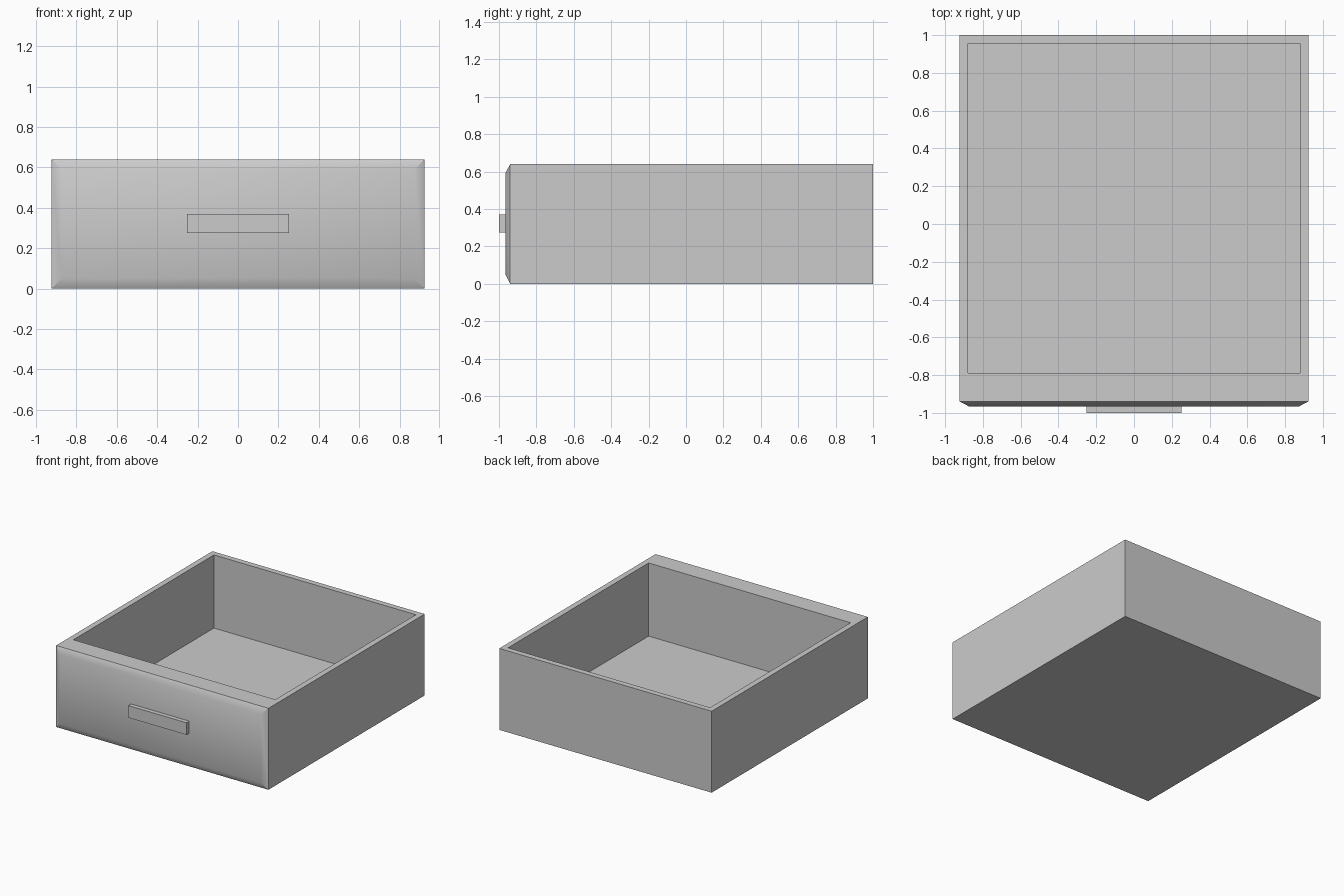
import bpy
import bmesh
import math
from mathutils import Matrix, Vector

if "Cube" in bpy.data.objects:
    bpy.data.objects.remove(bpy.data.objects["Cube"], do_unlink=True)

# Single plain grey
grey = bpy.data.materials.new("plain_grey")
grey.use_nodes = True
grey.diffuse_color = (0.6, 0.6, 0.6, 1)
grey.node_tree.nodes["Principled BSDF"].inputs["Base Color"].default_value = (0.6, 0.6, 0.6, 1)


def box(low, high):
    """A bmesh box between two corners."""
    low, high = Vector(low), Vector(high)
    bm = bmesh.new()
    bmesh.ops.create_cube(bm, size=1)
    size = high - low
    bm.transform(Matrix.Translation((low + high) / 2) @ Matrix.Diagonal((*size, 1)))
    return bm


def facing(bm, direction):
    """The face whose normal points most closely along a direction."""
    bm.normal_update()
    return max(bm.faces, key=lambda f: f.normal.dot(Vector(direction)))


def finish(bm, name):
    """Smooth shading with sharp edges above 30 degrees."""
    bm.normal_update()
    for face in bm.faces:
        face.smooth = True
    for edge in bm.edges:
        edge.smooth = edge.calc_face_angle(0) < math.radians(30)
    mesh = bpy.data.meshes.new(name)
    bm.to_mesh(mesh)
    bm.free()
    mesh.materials.append(grey)
    obj = bpy.data.objects.new(name, mesh)
    bpy.context.collection.objects.link(obj)
    return obj


width, height, wall, floor = 0.923, 0.64, 0.045, 0.065
front, back = -0.94, 1.0

# Drawer body
body = box((-width, front, 0), (width, back, height))

# Raised front panel with sloping borders
panel = facing(body, (0, -1, 0))
bmesh.ops.inset_region(body, faces=[panel], thickness=0.05, use_even_offset=True)
for v in panel.verts:
    v.co.y -= 0.026

# Open compartment, with a thicker wall behind the front
rim = facing(body, (0, 0, 1))
bmesh.ops.inset_region(body, faces=[rim], thickness=wall, use_even_offset=True)
for v in rim.verts:
    if v.co.y < 0:
        v.co.y = -0.79
base = bmesh.ops.extrude_discrete_faces(body, faces=[rim])["faces"][0]
for v in base.verts:
    v.co.z = floor
finish(body, "drawer_body")

# Handle bar
finish(box((-0.252, -1, 0.275), (0.252, -0.96, 0.37)), "handle")
